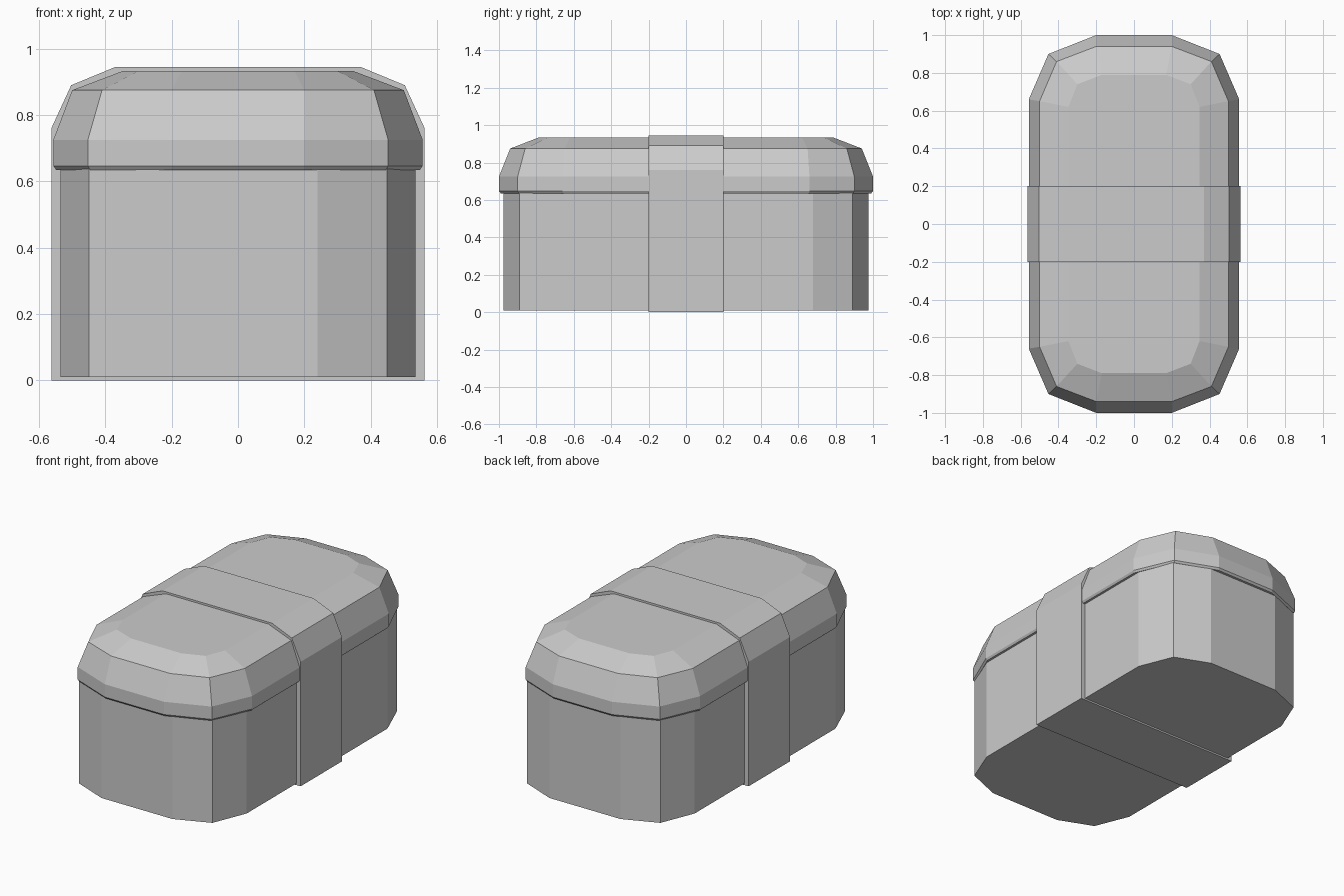
import bpy
import bmesh

cube = bpy.data.objects.get("Cube")
if cube:
    bpy.data.objects.remove(cube, do_unlink=True)

grey = bpy.data.materials.new("plain_grey")
grey.use_nodes = True
colour = (0.6, 0.6, 0.6, 1)
grey.diffuse_color = colour
grey.node_tree.nodes["Principled BSDF"].inputs["Base Color"].default_value = colour


def mirrored_outline(quarter):
    """Mirror a quarter outline, side to end, into a full counterclockwise loop."""
    half = quarter + [(-x, y) for x, y in reversed(quarter)]
    return half + [(-x, -y) for x, y in half]


def loft(name, rings):
    """Skin a stack of equal-length point loops and cap both ends."""
    bm = bmesh.new()
    loops = [[bm.verts.new(p) for p in ring] for ring in rings]
    for low, high in zip(loops, loops[1:]):
        for i in range(len(low)):
            j = (i + 1) % len(low)
            bm.faces.new((low[i], low[j], high[j], high[i]))
    bm.faces.new(loops[0][::-1])
    bm.faces.new(loops[-1])
    bmesh.ops.recalc_face_normals(bm, faces=bm.faces[:])
    mesh = bpy.data.meshes.new(name)
    bm.to_mesh(mesh)
    bm.free()
    mesh.materials.append(grey)
    obj = bpy.data.objects.new(name, mesh)
    bpy.context.collection.objects.link(obj)
    return obj


def ring(quarter, z):
    return [(x, y, z) for x, y in mirrored_outline(quarter)]


# Straight-sided container
base_outline = [(0.535, 0.68), (0.45, 0.89), (0.24, 0.975)]
loft("container", [ring(base_outline, 0.01), ring(base_outline, 0.645)])

# Faceted lid with a small chamfer round its lower rim
rim = [(0.557, 0.66), (0.453, 0.9), (0.2, 1.0)]
lip = [(0.549, 0.655), (0.446, 0.893), (0.2, 0.99)]
shoulder = [(0.5, 0.65), (0.41, 0.86), (0.2, 0.94)]
crown = [(0.347, 0.62), (0.3, 0.74), (0.17, 0.79)]
loft("lid", [ring(lip, 0.635), ring(rim, 0.647), ring(rim, 0.725),
             ring(shoulder, 0.875), ring(crown, 0.933)])

# Wide band wrapped across the middle
side = [(0.563, 0), (0.563, 0.76), (0.503, 0.89), (0.37, 0.945)]
profile = side + [(-x, z) for x, z in reversed(side)]
loft("band", [[(x, y, z) for x, z in profile] for y in (-0.2, 0.2)])
